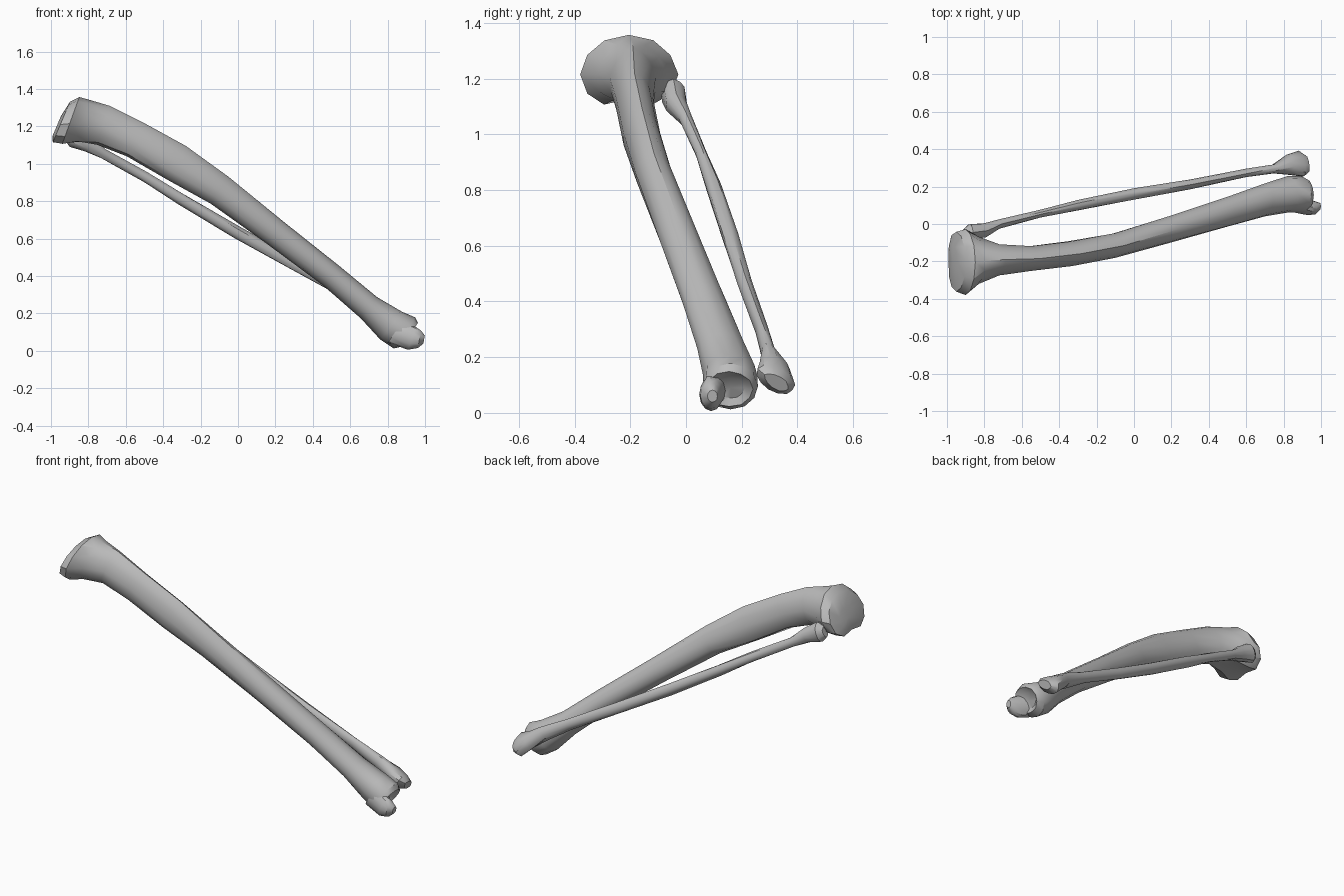
import bpy
import bmesh
import math
import random
from mathutils import Vector

random.seed(4)
SIDES = 12

default_cube = bpy.data.objects.get("Cube")
if default_cube:
    bpy.data.objects.remove(default_cube, do_unlink=True)

# Single plain bone colour
bone_grey = bpy.data.materials.new("bone_grey")
bone_grey.use_nodes = True
colour = (.5, .5, .5, 1)
bone_grey.diffuse_color = colour
bone_grey.node_tree.nodes["Principled BSDF"].inputs["Base Color"].default_value = colour


def ring(x, y, z, width, height, pitch, taper=0, notch=0, roll=0, rough=.02):
    """Points of one cross-section: half width, half height, lean of its plane,
    narrowing towards the top, groove underneath, and twist about the shaft."""
    lean, twist = math.radians(pitch), math.radians(roll)
    up = Vector((math.sin(lean), 0, math.cos(lean)))
    across = Vector((0, 1, 0))
    side = across * math.cos(twist) - up * math.sin(twist)
    rise = up * math.cos(twist) + across * math.sin(twist)
    points = []
    for i in range(SIDES):
        angle = math.tau * i / SIDES
        c, s = math.cos(angle), math.sin(angle)
        u = width * c * (1 - taper * s)
        v = height * s * (1 - notch * max(0, -s) ** 8)
        wobble = 1 + random.uniform(-rough, rough)
        points.append(Vector((x, y, z)) + (side * u + rise * v) * wobble)
    return points


def loft(name, rings):
    """Skin a closed tube through the rings."""
    bm = bmesh.new()
    loops = [[bm.verts.new(p) for p in points] for points in rings]
    for near, far in zip(loops, loops[1:]):
        for i in range(SIDES):
            j = (i + 1) % SIDES
            bm.faces.new((near[i], near[j], far[j], far[i]))
    for end in (loops[0], loops[-1]):
        cap = bm.faces.new(end)
        bmesh.ops.poke(bm, faces=[cap])
    bmesh.ops.recalc_face_normals(bm, faces=bm.faces)
    mesh = bpy.data.meshes.new(name)
    bm.to_mesh(mesh)
    bm.free()
    mesh.materials.append(bone_grey)
    obj = bpy.data.objects.new(name, mesh)
    bpy.context.collection.objects.link(obj)
    bpy.ops.object.select_all(action='DESELECT')
    obj.select_set(True)
    bpy.context.view_layer.objects.active = obj
    bpy.ops.object.shade_smooth_by_angle(angle=math.radians(35))
    return obj


# Thick shin bone: broad grooved head, crested shaft, flared hollow ankle end
loft("shin_bone", [
    ring(-.97, -.19, 1.2, .08, .06, 23),
    ring(-.95, -.2, 1.21, .16, .13, 23, notch=.3),
    ring(-.9, -.205, 1.215, .175, .15, 20, notch=.4),
    ring(-.83, -.195, 1.215, .125, .13, 18, taper=.2, notch=.3),
    ring(-.72, -.19, 1.205, .083, .11, 18, taper=.25),
    ring(-.55, -.185, 1.13, .067, .1, 26, taper=.25),
    ring(-.33, -.158, 1.005, .066, .103, 30, taper=.25),
    ring(-.1, -.115, .86, .066, .085, 34, taper=.15),
    ring(.2, -.025, .63, .072, .075, 37),
    ring(.5, .065, .4, .08, .068, 38),
    ring(.7, .13, .23, .088, .072, 38),
    ring(.82, .16, .135, .097, .095, 38),
    ring(.89, .16, .095, .098, .1, 35),
    ring(.92, .155, .085, .085, .075, 33),
    ring(.9, .16, .09, .05, .045, 33),
])

# Inner ankle knob
loft("inner_ankle_knob", [
    ring(.84, .11, .1, .045, .07, 35),
    ring(.93, .09, .067, .042, .065, 20),
    ring(.97, .087, .062, .035, .048, 10),
    ring(.995, .095, .06, .018, .022, 10),
])

# Slender outer bone: small head, uneven thin shaft, twisted ankle end
loft("outer_bone", [
    ring(-.91, -.05, 1.15, .025, .03, 20, rough=.1),
    ring(-.88, -.045, 1.145, .045, .055, 20, rough=.1),
    ring(-.8, -.035, 1.105, .038, .042, 25, rough=.1),
    ring(-.72, 0, 1.055, .024, .028, 28, rough=.1),
    ring(-.5, .055, .93, .021, .027, 30, rough=.1),
    ring(-.3, .1, .81, .027, .03, 31, rough=.1),
    ring(0, .16, .63, .03, .032, 31, rough=.1),
    ring(.3, .213, .46, .026, .032, 30, rough=.1),
    ring(.6, .272, .3, .023, .03, 30, rough=.1),
    ring(.75, .295, .215, .026, .04, 32, roll=10, rough=.1),
    ring(.83, .315, .16, .06, .045, 32, roll=25, rough=.08),
    ring(.89, .322, .118, .075, .045, 28, roll=35, rough=.08),
    ring(.925, .325, .11, .05, .025, 25, roll=35, rough=.08),
])
